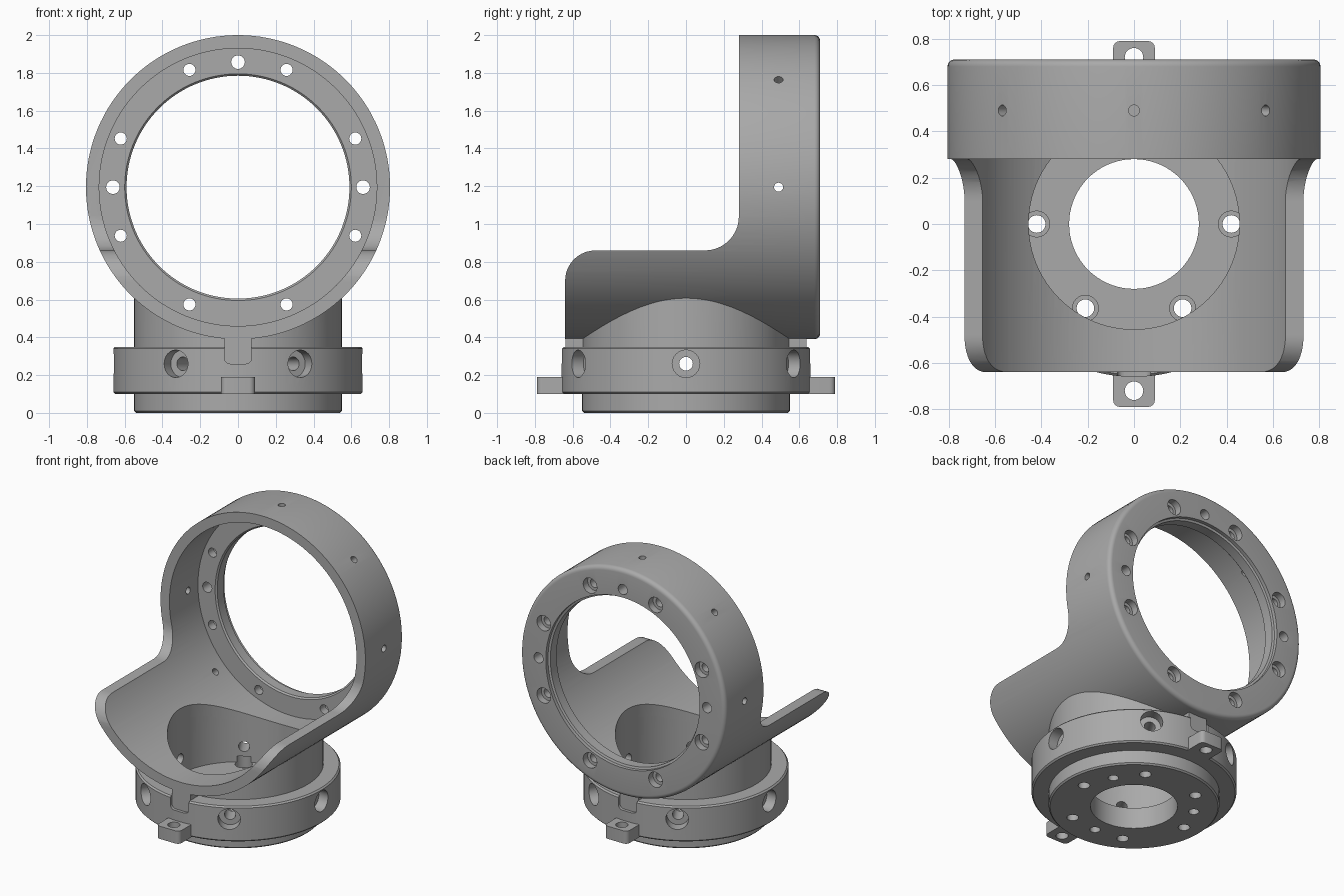
import bpy, bmesh, math
from mathutils import Vector, Matrix

if "Cube" in bpy.data.objects:
    bpy.data.objects.remove(bpy.data.objects["Cube"])

METAL = bpy.data.materials.new("grey_metal")
METAL.diffuse_color = (0.40, 0.40, 0.40, 1)
METAL.use_nodes = True
METAL.node_tree.nodes["Principled BSDF"].inputs["Base Color"].default_value = METAL.diffuse_color
RING_Z = 1.195          # height of the big ring's axis


def finish(name, bm):
    bmesh.ops.remove_doubles(bm, verts=bm.verts, dist=1e-5)
    bmesh.ops.recalc_face_normals(bm, faces=bm.faces)
    me = bpy.data.meshes.new(name)
    bm.to_mesh(me)
    bm.free()
    me.materials.append(METAL)
    ob = bpy.data.objects.new(name, me)
    bpy.context.collection.objects.link(ob)
    return ob


def lathe(bm, profile, origin=(0, 0, 0), axis=(0, 0, 1), seg=96):
    """Spin a closed (radius, distance) outline about an axis."""
    m = Matrix.Translation(origin) @ Vector(axis).to_track_quat('Z', 'Y').to_matrix().to_4x4()
    rings = []
    for r, h in profile:
        if r == 0:
            rings.append([bm.verts.new(m @ Vector((0, 0, h)))] * seg)
        else:
            rings.append([bm.verts.new(m @ Vector((r * math.cos(2 * math.pi * i / seg),
                                                   r * math.sin(2 * math.pi * i / seg), h)))
                          for i in range(seg)])
    for k in range(len(rings)):
        a, b = rings[k], rings[(k + 1) % len(rings)]
        for i in range(seg):
            j = (i + 1) % seg
            vs = list(dict.fromkeys([a[i], a[j], b[j], b[i]]))
            if len(vs) > 2:
                bm.faces.new(vs)


def rod(bm, r, h0, h1, origin=(0, 0, 0), axis=(0, 0, 1), seg=24):
    lathe(bm, [(0, h0), (r, h0), (r, h1), (0, h1)], origin, axis, seg)


def stepped(bm, r0, r1, h0, hm, h1, origin, axis):
    """Bolt hole of radius r0 that widens to r1 beyond hm."""
    lathe(bm, [(0, h0), (r0, h0), (r0, hm), (r1, hm), (r1, h1), (0, h1)], origin, axis, 24)


def prism(bm, pts, d):
    """Extrude a closed 3D outline along d."""
    f = bm.faces.new([bm.verts.new(p) for p in pts])
    ext = bmesh.ops.extrude_face_region(bm, geom=[f], use_keep_orig=True)
    bmesh.ops.translate(bm, vec=d, verts=[v for v in ext['geom'] if isinstance(v, bmesh.types.BMVert)])


def arc(cx, cy, r, a0, a1, n=10):
    return [(cx + r * math.cos(math.radians(a0 + (a1 - a0) * i / n)),
             cy + r * math.sin(math.radians(a0 + (a1 - a0) * i / n))) for i in range(n + 1)]


def boolean(ob, bm, op='DIFFERENCE'):
    cutter = finish("cutter", bm)
    cutter.hide_render = True
    mod = ob.modifiers.new("cut", 'BOOLEAN')
    mod.operation, mod.solver, mod.object = op, 'EXACT', cutter
    bpy.context.view_layer.objects.active = ob
    bpy.ops.object.modifier_apply(modifier=mod.name)
    bpy.data.objects.remove(cutter)


def polar(r, deg):
    return r * math.cos(math.radians(deg)), r * math.sin(math.radians(deg))


# Ring and cradle: one lathed shell with a flanged back
bm = bmesh.new()
lathe(bm, [(.735, -.70), (.805, -.70)] + arc(.775, .68, .03, 0, 90, 5)
      + [(.605, .71), (.605, .685), (.59, .68), (.59, .61), (.60, .60), (.735, .60)],
      (0, 0, RING_Z), (0, 1, 0), 128)
cradle = finish("ring_cradle", bm)

# Side outline: low cradle in front, full ring behind
bm = bmesh.new()
side = [(-.64, .3)] + arc(-.48, .70, .16, 180, 90) + arc(.10, 1.04, .18, -90, 0) \
    + [(.28, 2.1), (.8, 2.1), (.8, .3)]
prism(bm, [(-1, y, z) for y, z in side], (2, 0, 0))
boolean(cradle, bm, 'INTERSECT')

# Cup opening through the cradle floor
bm = bmesh.new()
rod(bm, .455, .15, 1.0, seg=96)
boolean(cradle, bm)

# Flange bolts, dowel holes and radial set screw holes
bm = bmesh.new()
for k in range(8):
    x, z = polar(.672, 22.5 + 45 * k)
    stepped(bm, .032, .054, .55, .66, .75, (x, 0, RING_Z + z), (0, 1, 0))
for k in range(3):
    x, z = polar(.662, 90 * k)
    rod(bm, .036, .55, .75, (x, 0, RING_Z + z), (0, 1, 0))
for a in (0, 45, 90, 135, 180, 225):
    x, z = polar(1, a)
    rod(bm, .024, .70, .85, (0, .49, RING_Z), (x, 0, z), 16)
boolean(cradle, bm)

# Base: foot disc, cup wall and clamping collar
bm = bmesh.new()
lathe(bm, [(.28, 0), (.54, 0), (.55, .01), (.55, .10), (.65, .10), (.66, .11), (.66, .34),
           (.65, .35), (.55, .35), (.55, .75), (.455, .75), (.455, .15), (.28, .15)])
base = finish("base_collar", bm)

# Trim the cup wall inside the shell thickness
bm = bmesh.new()
rod(bm, .77, -1, 1, (0, 0, RING_Z), (0, 1, 0), 128)
boolean(base, bm)

# Collar screws, floor bolts, blind holes below
bm = bmesh.new()
for k in range(6):
    x, y = polar(1, 60 * k)
    stepped(bm, .036, .073, .40, .585, .75, (0, 0, .26), (x, y, 0))
boolean(base, bm)
bm = bmesh.new()
for k in range(6):
    stepped(bm, .038, .056, -.05, .10, .19, (*polar(.42, 60 * k), 0), (0, 0, 1))
for a in (30, 150, 270):
    rod(bm, .034, -.05, .08, (*polar(.39, a), 0))
boolean(base, bm)

# Key slots at the front and back of the collar
bm = bmesh.new()
slot = [(-.072, .45)] + arc(-.042, .29, .03, 180, 270, 4) + arc(.042, .29, .03, 270, 360, 4) + [(.072, .45)]
for s in (-1, 1):
    prism(bm, [(x, s * .57, z) for x, z in slot], (0, s * .2, 0))
boolean(base, bm)

# Keys joining the shell to the collar, and drilled lugs
for s, side_name in ((-1, "front"), (1, "back")):
    bm = bmesh.new()
    key = [(x, min(z, .41)) for x, z in slot]
    prism(bm, [(x, s * .50, z) for x, z in key], (0, s * .138, 0))
    finish(side_name + "_key", bm)

    bm = bmesh.new()
    lug = [(-.09, .60)] + [(x, y) for x, y in arc(-.06, .76, .03, 180, 90, 4)] \
        + arc(.06, .76, .03, 90, 0, 4) + [(.09, .60)]
    prism(bm, [(x, s * y, .10) for x, y in lug], (0, 0, .09))
    ob = finish(side_name + "_lug", bm)
    bm = bmesh.new()
    rod(bm, .04, 0, .3, (0, s * .72, 0))
    boolean(ob, bm)

# Smooth shading with crisp edges
bpy.ops.object.select_all(action='DESELECT')
for ob in bpy.data.objects:
    ob.select_set(True)
bpy.context.view_layer.objects.active = cradle
bpy.ops.object.shade_smooth_by_angle(angle=math.radians(30))
